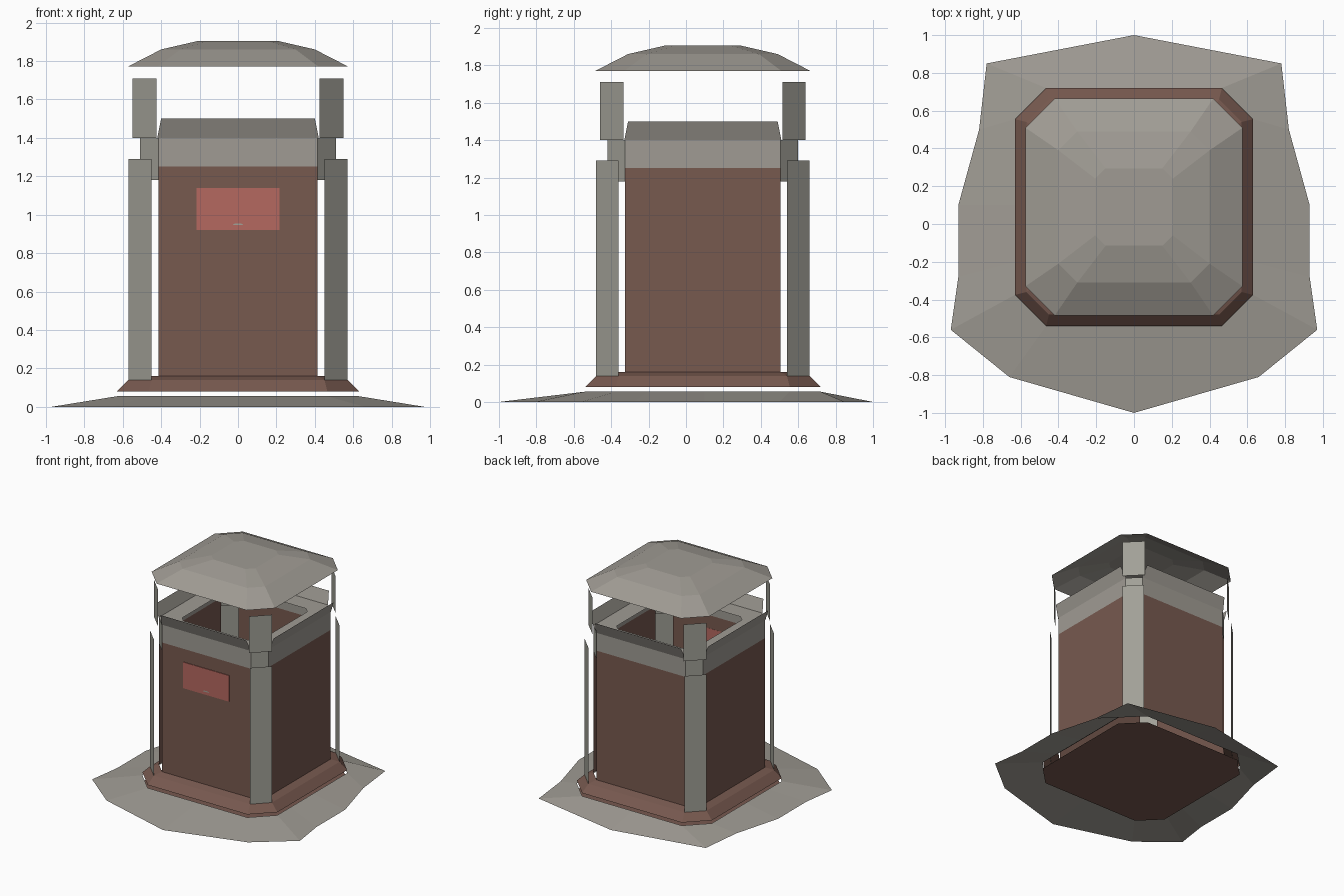
import bpy
from mathutils import Vector

cube = bpy.data.objects.get("Cube")
if cube:
    bpy.data.objects.remove(cube, do_unlink=True)

CY = 0.09  # the bin stands slightly behind the middle of the ground patch


def material(name, rgb):
    m = bpy.data.materials.new(name)
    m.use_nodes = True
    m.diffuse_color = (*rgb, 1)
    node = next(n for n in m.node_tree.nodes if n.type == 'BSDF_PRINCIPLED')
    node.inputs["Base Color"].default_value = (*rgb, 1)
    return m


stone = material("stone grey", (0.35, 0.33, 0.295))
metal = material("post grey", (0.36, 0.355, 0.31))
brown = material("brown panel", (0.185, 0.1, 0.078))
red = material("red plate", (0.46, 0.14, 0.115))


def make(name, verts, faces, mat):
    mesh = bpy.data.meshes.new(name)
    mesh.from_pydata([tuple(v) for v in verts], [], faces)
    mesh.materials.append(mat)
    mesh.update()
    obj = bpy.data.objects.new(name, mesh)
    bpy.context.collection.objects.link(obj)
    return obj


def octagon(half, side, z):
    """Chamfered square, counter-clockwise; odd edges are the corners."""
    pts = [(half, -side), (half, side), (side, half), (-side, half),
           (-half, side), (-half, -side), (-side, -half), (side, -half)]
    return [Vector((x, y + CY, z)) for x, y in pts]


def loft(name, loops, mat, keep="all", cap=False):
    """Skin matching loops from bottom to top, keeping sides or corners."""
    n = len(loops[0])
    verts = [v for loop in loops for v in loop]
    faces = []
    for k in range(len(loops) - 1):
        for i in range(n):
            if keep == "sides" and i % 2 or keep == "corners" and not i % 2:
                continue
            j = (i + 1) % n
            faces.append((k * n + i, k * n + j, k * n + n + j, k * n + n + i))
    if cap:
        top = (len(loops) - 1) * n
        faces.append(tuple(range(top, top + n)))
    return make(name, verts, faces, mat)


def box(name, centre, size, mat):
    bpy.ops.mesh.primitive_cube_add(size=1, location=centre)
    obj = bpy.context.object
    obj.name = name
    obj.scale = size
    obj.data.materials.append(mat)


# Uneven ground patch, mirrored left to right, rising to the bin's base
outer = [(0, -1), (0.66, -0.81), (0.97, -0.56), (0.93, -0.28),
         (0.93, 0.1), (0.82, 0.5), (0.78, 0.85), (0, 1)]
inner = [(0, -0.54), (0.465, -0.54), (0.63, -0.375), (0.63, -0.2),
         (0.63, 0.1), (0.63, 0.555), (0.465, 0.72), (0, 0.72)]


def mirrored(half, z):
    pts = half + [(-x, y) for x, y in half[-2:0:-1]]
    return [Vector((x, y, z)) for x, y in pts]


loft("ground_patch", [mirrored(outer, 0), mirrored(inner, 0.055)], stone)

# Base floor and sloping trim
make("base_floor", octagon(0.63, 0.465, 0), [tuple(range(7, -1, -1))], brown)
loft("base_trim", [octagon(0.63, 0.465, 0.08), octagon(0.57, 0.45, 0.14),
                   octagon(0.51, 0.415, 0.16)], brown)

# Four body panels, open at the corners
loft("body_panels", [octagon(0.51, 0.415, 0.16), octagon(0.51, 0.415, 1.25)],
     brown, "sides")

# Flat corner posts standing off the body
loft("corner_posts", [octagon(0.57, 0.45, 0.13), octagon(0.57, 0.45, 1.29)],
     metal, "corners")

# Collar: bands, corner pieces, flared lip and the frame round the opening
loft("collar_bands", [octagon(0.51, 0.415, 1.25), octagon(0.51, 0.415, 1.40)],
     stone, "sides")
loft("collar_corners", [octagon(0.51, 0.415, 1.18), octagon(0.51, 0.415, 1.40)],
     metal, "corners")
loft("collar_lip", [octagon(0.51, 0.42, 1.40), octagon(0.55, 0.40, 1.50)],
     stone, "sides")
loft("opening_frame", [octagon(0.51, 0.415, 1.40), octagon(0.36, 0.32, 1.40)],
     stone)

# Roof and the short posts under it
loft("roof_posts", [octagon(0.55, 0.425, 1.40), octagon(0.55, 0.425, 1.71)],
     metal, "corners")
loft("roof", [octagon(0.575, 0.42, 1.77), octagon(0.40, 0.30, 1.86),
              octagon(0.205, 0.15, 1.905)], stone, cap=True)

# Front plate with its small pull
front = CY - 0.51
box("front_plate", (0, front - 0.002, 1.03), (0.43, 0.006, 0.22), red)
make("plate_pull", [(x, front - 0.008, z) for x, z in
                    ((-0.03, 0.945), (0.03, 0.945), (0.015, 0.955), (-0.015, 0.955))],
     [(0, 1, 2, 3)], metal)
